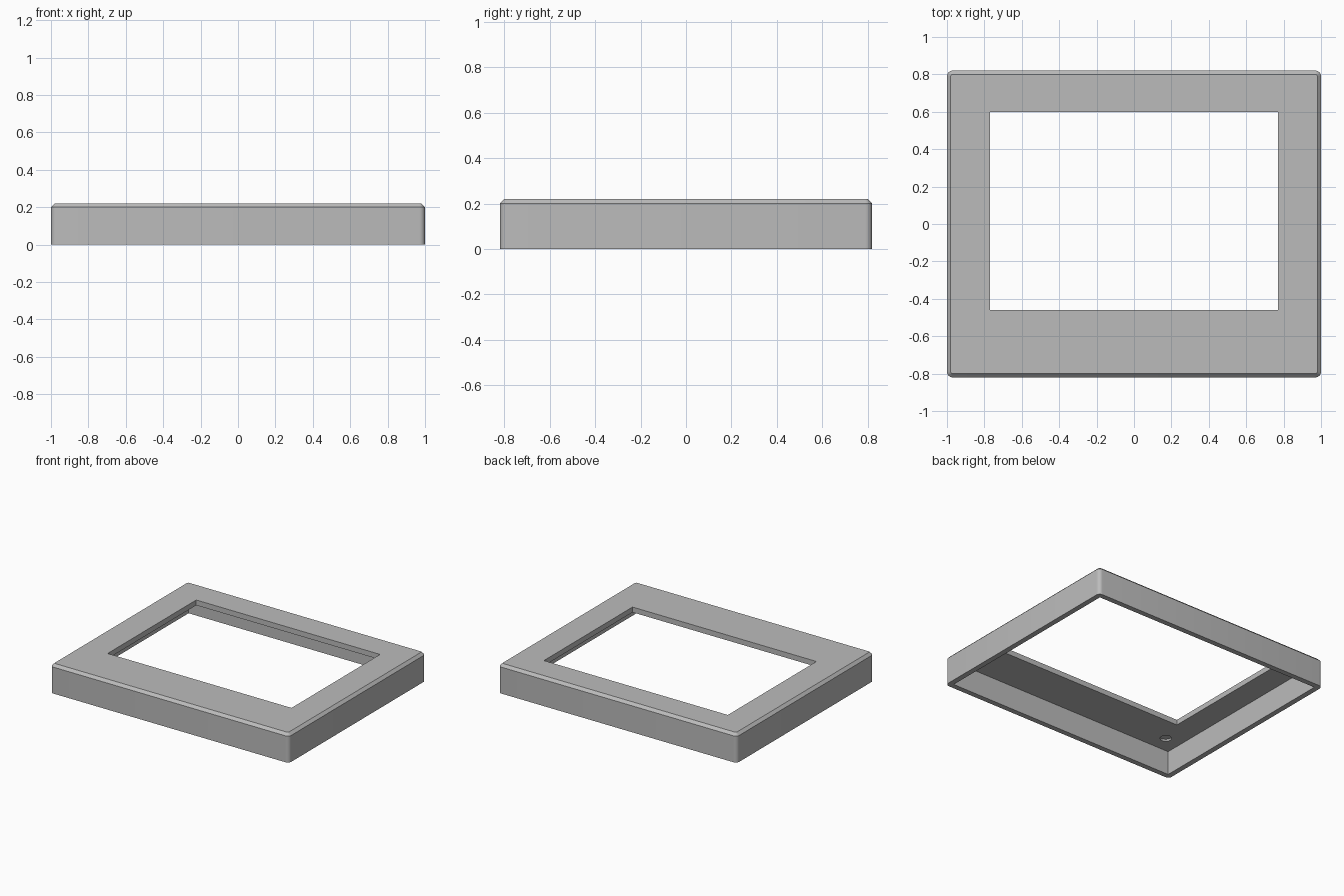
import bpy, bmesh
from mathutils import Matrix, Vector

default = bpy.data.objects.get("Cube")
if default:
    bpy.data.objects.remove(default, do_unlink=True)

WIDTH, DEPTH, HEIGHT = 2.0, 1.64, 0.22
WALL, PLATE, CHAMFER, CORNER = 0.04, 0.04, 0.02, 0.03

grey = bpy.data.materials.new("plain_grey")
grey.use_nodes = True
grey.diffuse_color = (0.5, 0.5, 0.5, 1)
grey.node_tree.nodes["Principled BSDF"].inputs["Base Color"].default_value = (0.5, 0.5, 0.5, 1)


def finish(name, bm):
    bmesh.ops.recalc_face_normals(bm, faces=bm.faces)
    mesh = bpy.data.meshes.new(name)
    bm.to_mesh(mesh)
    bm.free()
    mesh.materials.append(grey)
    obj = bpy.data.objects.new(name, mesh)
    bpy.context.collection.objects.link(obj)
    return obj


def add_box(bm, low, high):
    low, high = Vector(low), Vector(high)
    size = high - low
    matrix = Matrix.Translation((low + high) / 2) @ Matrix.Diagonal((*size, 1))
    bmesh.ops.create_cube(bm, size=1, matrix=matrix)


def cut(target, cutter):
    cutter.hide_render = True
    mod = target.modifiers.new("cut", 'BOOLEAN')
    mod.operation, mod.solver, mod.object = 'DIFFERENCE', 'EXACT', cutter
    bpy.context.view_layer.objects.active = target
    bpy.ops.object.modifier_apply(modifier=mod.name)
    bpy.data.objects.remove(cutter, do_unlink=True)


# Outer shell: rounded upright corners, chamfered top rim
bm = bmesh.new()
x, y = WIDTH / 2, DEPTH / 2
add_box(bm, (-x, -y, 0), (x, y, HEIGHT))
upright = [e for e in bm.edges if abs(e.verts[0].co.z - e.verts[1].co.z) > 0.1]
bmesh.ops.bevel(bm, geom=upright, offset=CORNER, segments=6, profile=0.5, affect='EDGES')
rim = [e for e in bm.edges if all(v.co.z > HEIGHT - 0.001 for v in e.verts)]
bmesh.ops.bevel(bm, geom=rim, offset=CHAMFER, segments=1, affect='EDGES')
frame = finish("bezel_frame", bm)

# Hollow underside
bm = bmesh.new()
add_box(bm, (WALL - x, WALL - y, -0.1), (x - WALL, y - WALL, HEIGHT - PLATE))
cut(frame, finish("cavity_cutter", bm))

# Window, set toward the back
bm = bmesh.new()
add_box(bm, (-0.77, -0.46, 0.1), (0.77, 0.6, 0.4))
cut(frame, finish("window_cutter", bm))

# Shallow round recesses under the four corners
bm = bmesh.new()
for sx in (-1, 1):
    for sy in (-1, 1):
        bmesh.ops.create_cone(bm, cap_ends=True, segments=24, radius1=0.04, radius2=0.04, depth=0.1,
                              matrix=Matrix.Translation((sx * 0.83, sy * 0.65, HEIGHT - PLATE - 0.035)))
cut(frame, finish("recess_cutter", bm))

# Smooth corners, crisp edges
bpy.ops.object.select_all(action='DESELECT')
frame.select_set(True)
bpy.context.view_layer.objects.active = frame
bpy.ops.object.shade_smooth_by_angle(angle=0.52)
